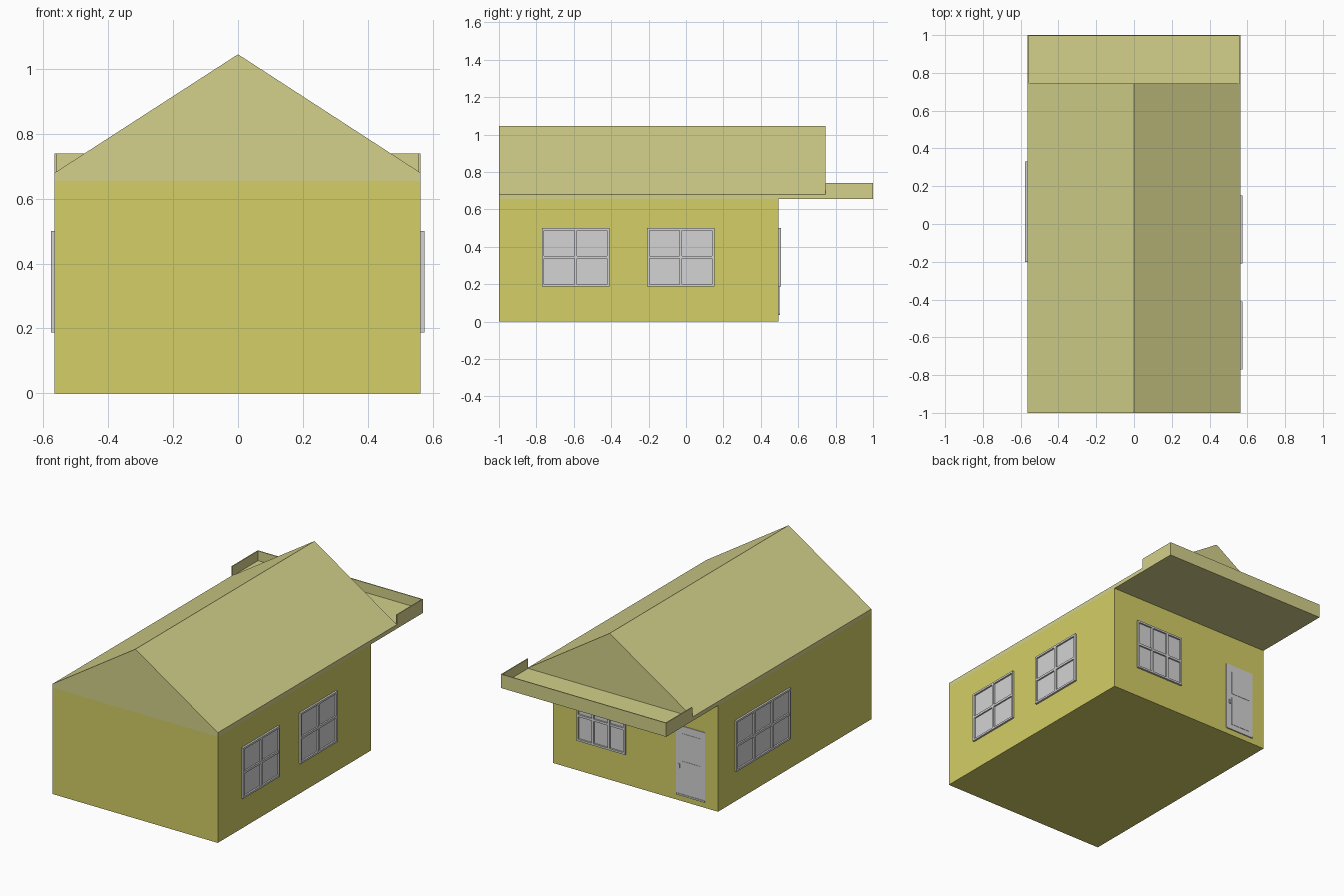
import bpy, bmesh, math
from mathutils import Matrix, Vector

if "Cube" in bpy.data.objects:
    bpy.data.objects.remove(bpy.data.objects["Cube"])


def material(name, rgb):
    m = bpy.data.materials.new(name)
    m.diffuse_color = (*rgb, 1)
    m.use_nodes = True
    m.node_tree.nodes["Principled BSDF"].inputs["Base Color"].default_value = m.diffuse_color
    return m


WALL = material("wall yellow", (0.655, 0.62, 0.133))
ROOF = material("roof cream", (0.655, 0.637, 0.254))
GREY = material("joinery grey", (0.655, 0.655, 0.655))


def add_box(bm, x0, x1, y0, y1, z0, z1):
    verts = bmesh.ops.create_cube(bm, size=1)["verts"]
    for v in verts:
        v.co = Vector((x1 if v.co.x > 0 else x0,
                       y1 if v.co.y > 0 else y0,
                       z1 if v.co.z > 0 else z0))


def finish(bm, name, mat, matrix=Matrix()):
    bmesh.ops.recalc_face_normals(bm, faces=bm.faces)
    me = bpy.data.meshes.new(name)
    bm.to_mesh(me)
    bm.free()
    me.materials.append(mat)
    ob = bpy.data.objects.new(name, me)
    ob.matrix_world = matrix
    bpy.context.collection.objects.link(ob)
    return ob


def boxes(name, mat, items, matrix=Matrix()):
    bm = bmesh.new()
    for b in items:
        add_box(bm, *b)
    return finish(bm, name, mat, matrix)


X0, X1, YB = -0.565, 0.5625, 0.495      # wall faces
ZW, ZE, ZR, YR = 0.655, 0.68, 1.045, 0.745  # wall top, eaves, ridge, gable end

# Wall block and flat roof slab reaching out over the porch
boxes("walls", WALL, [(X0, X1, -1, YB, 0, ZW)])
boxes("roof_slab", ROOF, [(X0, X1, -1, 1, ZW, ZE)])

# Gable roof: triangular profile extruded along y
bm = bmesh.new()
face = bm.faces.new([bm.verts.new(p) for p in
                     ((X0, -1, ZE), (X1, -1, ZE), (0, -1, ZR))])
ext = bmesh.ops.extrude_face_region(bm, geom=[face])["geom"]
bmesh.ops.translate(bm, vec=(0, YR + 1, 0),
                    verts=[g for g in ext if isinstance(g, bmesh.types.BMVert)])
if not face.is_valid or len(bm.faces) < 5:   # keep the front gable closed
    bmesh.ops.holes_fill(bm, edges=bm.edges)
finish(bm, "gable_roof", ROOF)

# Thin upstand around the porch slab
T = 0.006
boxes("porch_parapet", ROOF, [
    (X0, X0 + T, YR, 1, ZE, 0.74),
    (X1 - T, X1, YR, 1, ZE, 0.74),
    (X0 + T, X1 - T, 1 - T, 1, ZE, 0.74)])


# Windows: local x runs along the wall, local -y points outward
def window(name, width, cols, matrix, depth=0.012, z0=0.187, z1=0.5, rows=2):
    w, f, h = width / 2, 0.012, 0.007
    boxes(name + "_pane", GREY,
          [(-w + f, w - f, -0.002, 0.001, z0 + f, z1 - f)], matrix)
    bars = [(-w, -w + f, -depth, 0.001, z0, z1),
            (w - f, w, -depth, 0.001, z0, z1),
            (-w + f, w - f, -depth, 0.001, z0, z0 + f),
            (-w + f, w - f, -depth, 0.001, z1 - f, z1)]
    for i in range(1, cols):
        x = -w + width * i / cols
        bars.append((x - h, x + h, -depth, 0.001, z0 + f, z1 - f))
    for i in range(1, rows):
        z = z0 + (z1 - z0) * i / rows
        bars.append((-w + f, w - f, -depth + 0.001, 0.001, z - h, z + h))
    boxes(name + "_frame", GREY, bars, matrix)


def on_wall(x, y, angle):
    return Matrix.Translation((x, y, 0)) @ Matrix.Rotation(math.radians(angle), 4, 'Z')


for i, y in enumerate((-0.59, -0.028)):
    window(f"right_window_{i + 1}", 0.36, 2, on_wall(X1, y, 90))
window("left_window", 0.53, 3, on_wall(X0, 0.065, -90))
window("back_window", 0.332, 3, on_wall(0.228, YB, 180))

# Back door: plate, raised leaf panels, sill and handle
D = on_wall(-0.38, YB, 180)
boxes("door", GREY, [(-0.098, 0.098, -0.004, 0.001, 0.035, 0.465)], D)
boxes("door_panels", GREY, [
    (-0.06, 0.07, -0.006, -0.003, 0.07, 0.25),
    (-0.06, 0.07, -0.006, -0.003, 0.275, 0.42)], D)
boxes("door_sill", GREY, [(-0.098, 0.098, -0.007, 0.001, 0.035, 0.045)], D)
boxes("door_handle", GREY, [(-0.08, -0.07, -0.01, -0.003, 0.205, 0.23)], D)
